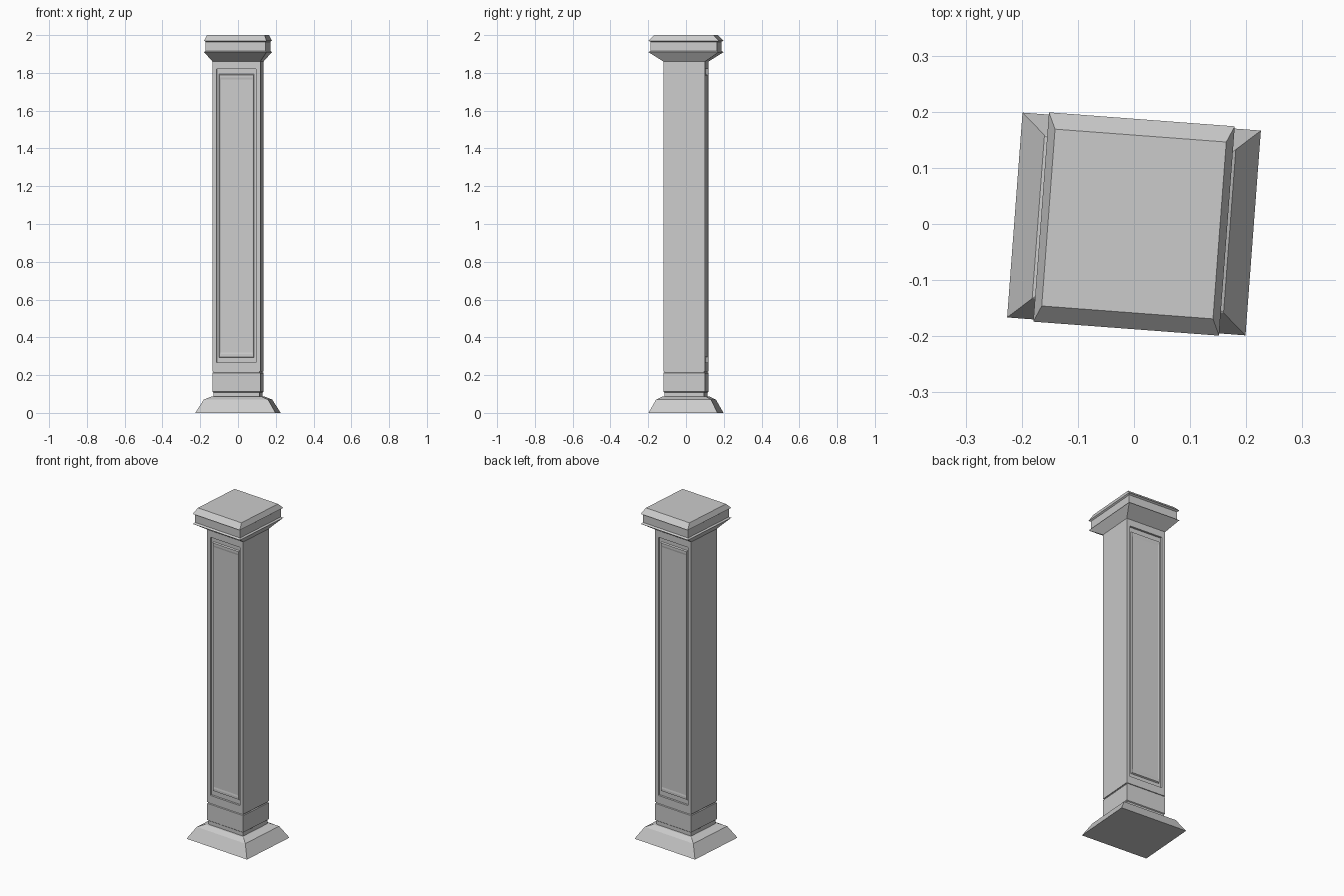
import bpy, bmesh, math
from mathutils import Matrix, Vector

if "Cube" in bpy.data.objects:
    bpy.data.objects.remove(bpy.data.objects["Cube"])

TURN = Matrix.Rotation(math.radians(-4.3), 4, 'Z')   # whole pillar is slightly turned


def loft(name, rings, place):
    """Join rectangular rings (half_a, half_b, position) into a closed solid."""
    bm = bmesh.new()
    loops = []
    for a, b, p in rings:
        corners = ((-a, -b), (a, -b), (a, b), (-a, b))
        loops.append([bm.verts.new(TURN @ Vector(place(u, v, p))) for u, v in corners])
    for lo, hi in zip(loops, loops[1:]):
        for i in range(4):
            j = (i + 1) % 4
            bm.faces.new((lo[i], lo[j], hi[j], hi[i]))
    bm.faces.new(loops[0])
    bm.faces.new(loops[-1])
    bmesh.ops.recalc_face_normals(bm, faces=bm.faces)
    mesh = bpy.data.meshes.new(name)
    bm.to_mesh(mesh)
    bm.free()
    obj = bpy.data.objects.new(name, mesh)
    bpy.context.collection.objects.link(obj)
    return obj


def upright(u, v, p):
    return (u, v, p)


def along_y(u, v, p):
    return (u, p, 1.043 + v)


W, D = 0.127, 0.110   # shaft half width and half depth

# Flared foot with plinth block and grooves
loft("base", [
    (0.213, 0.183, 0.0), (0.171, 0.146, 0.07), (0.134, 0.117, 0.086),
    (0.122, 0.105, 0.086), (0.122, 0.105, 0.108), (W, D, 0.112),
    (W, D, 0.212), (0.122, 0.105, 0.215), (0.122, 0.105, 0.222),
], upright)

# Shaft: recessed moulded panels on front and back, plain sides
panel = [
    (W, 0.823, D), (0.105, 0.777, D), (0.105, 0.777, D - 0.012),
    (0.093, 0.750, D - 0.012), (0.091, 0.746, D - 0.004),
    (0.087, 0.732, D - 0.004), (0.083, 0.722, D - 0.006),
]
back = [(a, b, p) for a, b, p in panel]
front = [(a, b, -p) for a, b, p in reversed(panel)]
loft("shaft", front + back, along_y)

# Capital with flared underside, recessed band and bevelled top
loft("capital", [
    (W, D, 1.86), (0.166, 0.187, 1.91), (0.158, 0.176, 1.917),
    (0.158, 0.176, 1.964), (0.166, 0.187, 1.97), (0.153, 0.158, 2.0),
], upright)
